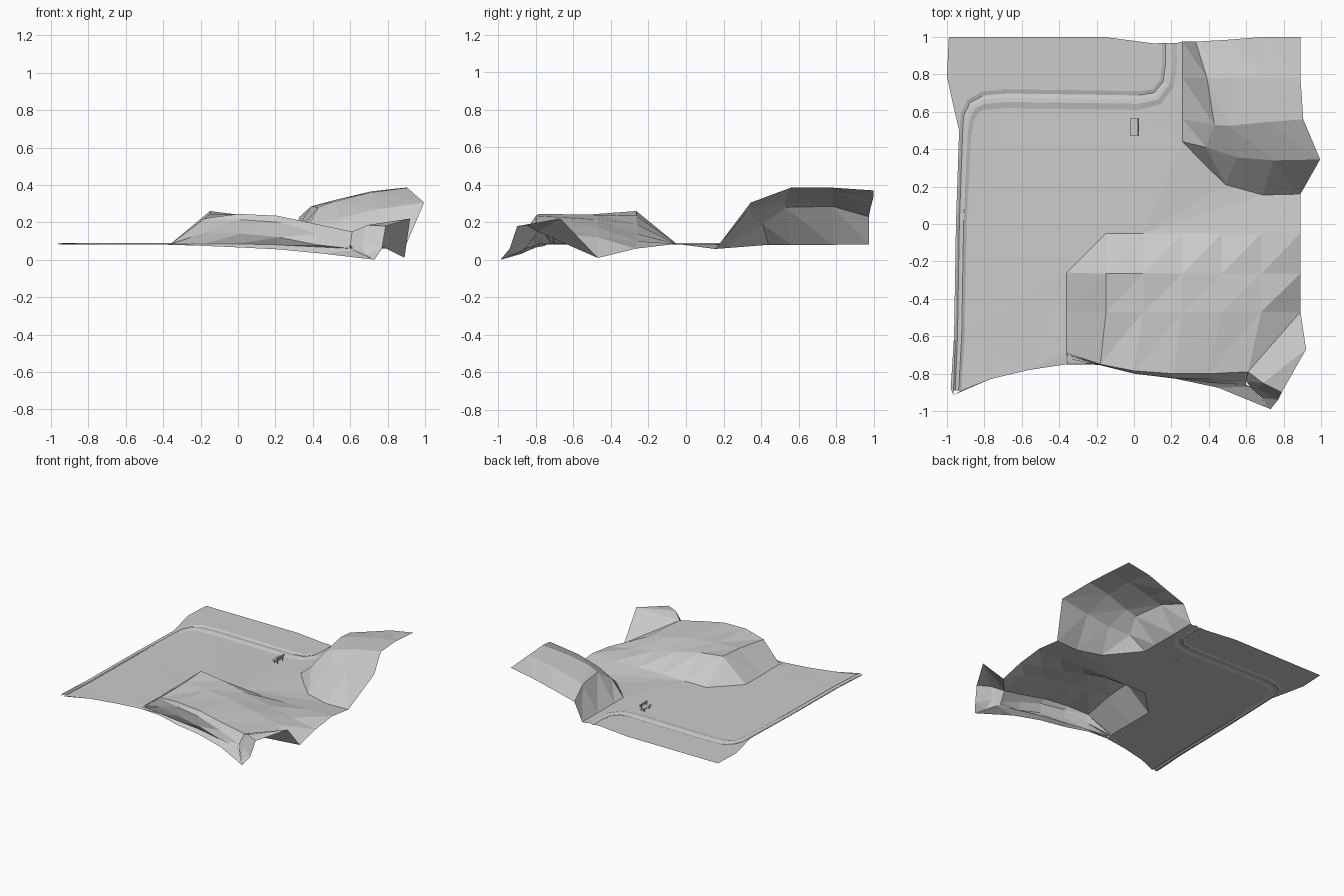
import bpy, bmesh
from mathutils import Vector

# One plain grey for the whole terrain
grey = bpy.data.materials.new("stone grey")
grey.diffuse_color = (0.6, 0.6, 0.6, 1)


def finish(name, bm, sheet=True):
    bmesh.ops.remove_doubles(bm, verts=bm.verts, dist=0.0005)
    bmesh.ops.triangulate(bm, faces=bm.faces)
    if sheet:  # open sheets face up and out
        total = sum((f.normal * f.calc_area() for f in bm.faces), Vector())
        if total.dot(Vector((0, -0.5, 1))) < 0:
            bmesh.ops.reverse_faces(bm, faces=bm.faces)
    me = bpy.data.meshes.new(name)
    bm.to_mesh(me)
    bm.free()
    me.materials.append(grey)
    ob = bpy.data.objects.new(name, me)
    bpy.context.collection.objects.link(ob)
    return ob


def add_face(bm, pts):
    clean = []
    for p in pts:
        if all((Vector(p) - Vector(q)).length > 1e-4 for q in clean):
            clean.append(p)
    if len(clean) > 2:
        f = bm.faces.new([bm.verts.new(p) for p in clean])
        f.normal_update()


def add_loft(bm, rows):
    for r, s in zip(rows, rows[1:]):
        for j in range(len(r) - 1):
            add_face(bm, [r[j], r[j + 1], s[j]])
            add_face(bm, [r[j + 1], s[j + 1], s[j]])


def loft(name, rows):
    bm = bmesh.new()
    add_loft(bm, rows)
    return finish(name, bm)


# Worn track along the left and back: centre points with half width
track = [(-0.945, -0.89, .02), (-0.93, -0.6, .025), (-0.92, 0, .025), (-0.90, 0.48, .03),
         (-0.89, 0.57, .04), (-0.86, 0.63, .045), (-0.8, 0.66, .05), (-0.68, 0.67, .05),
         (-0.3, 0.665, .05), (0.02, 0.66, .05), (0.12, 0.68, .045), (0.175, 0.75, .04),
         (0.19, 0.85, .04), (0.19, 0.968, .04)]
profile = [(1.0, .088), (0.55, .081), (0.1, .087), (-0.35, .089), (-1.0, .081)]
rails = []
for off, z in profile:
    row = []
    for i, (x, y, w) in enumerate(track):
        a, b = track[max(i - 1, 0)], track[min(i + 1, len(track) - 1)]
        t = Vector((b[0] - a[0], b[1] - a[1])).normalized()
        row.append((x - t.y * w * off, y + t.x * w * off, z))
    rails.append(row)
loft("worn_track", rails)

# Outer margin between the track and the map edge
edge = [(-0.965, -0.915), (-0.98, -0.88), (-0.962, -0.6), (-0.952, 0), (-0.935, 0.5),
        (-0.97, 0.65), (-1.0, 0.79), (-0.99, 1), (-0.16, 1), (0.11, 0.965)]
bm = bmesh.new()
add_face(bm, [(x, y, .088) for x, y in edge] + rails[0][::-1])
finish("outer_margin", bm)

# Flat ground enclosed by the track and the hills
bm = bmesh.new()
add_face(bm, rails[-1] + [
    (0.26, 0.975, .083), (0.26, 0.44, .08), (0.49, 0.21, .062), (0.69, 0.155, .058),
    (0.89, 0.16, .06), (0.89, -0.05, .085), (0.05, -0.05, .085), (-0.15, -0.05, .085),
    (-0.36, -0.24, .085), (-0.36, -0.68, .085), (-0.36, -0.75, .08),
    (-0.56, -0.78, .081), (-0.77, -0.83, .083), (-0.965, -0.915, .088)])
finish("flat_ground", bm)

# Broad hill at the front right, sloping down to the right edge
xs = [-0.15, 0.05, 0.26, 0.47, 0.68, 0.89]


def hill_row(base_y, y, heights):
    return [(-0.36, base_y, .085)] + [(x, y, z) for x, z in zip(xs, heights)]


crest = [(-0.36, -0.68, .085), (-0.18, -0.75, .22), (0, -0.785, .245), (0.21, -0.80, .235),
         (0.4, -0.80, .195), (0.61, -0.79, .15), (0.92, -0.67, .22)]
loft("front_hill", [
    hill_row(-0.24, -0.05, [.085] * 6),
    hill_row(-0.26, -0.265, [.26, .235, .19, .14, .10, .06]),
    hill_row(-0.47, -0.47, [.245, .24, .215, .175, .12, .01]),
    crest])

# Undercut front cliff below the hill crest, with the ground ledge at its foot
loft("front_cliff", [
    crest[:-1],
    [(-0.36, -0.69, .085), (-0.18, -0.752, .215), (0, -0.80, .215), (0.22, -0.825, .20),
     (0.42, -0.83, .14), (0.6, -0.84, .08)],
    [(-0.36, -0.70, .085), (-0.18, -0.755, .145), (0.02, -0.80, .14), (0.22, -0.825, .12),
     (0.42, -0.85, .08), (0.6, -0.86, .06)],
    [(-0.355, -0.72, .085), (-0.18, -0.745, .085), (0, -0.775, .085), (0.2, -0.795, .08),
     (0.4, -0.83, .07), (0.62, -0.87, .05)],
    [(-0.36, -0.75, .08), (-0.18, -0.753, .074), (0, -0.80, .066), (0.22, -0.827, .055),
     (0.45, -0.875, .033), (0.73, -0.99, .0)]])

# Corner crag: raised flap and its front face
loft("corner_crag", [
    [(0.92, -0.67, .22), (0.92, -0.67, .22), (0.92, -0.67, .22)],
    [(0.61, -0.79, .15), (0.69, -0.85, .185), (0.79, -0.9, .18)],
    [(0.6, -0.84, .08), (0.66, -0.88, .09), (0.77, -0.94, .06)],
    [(0.62, -0.87, .05), (0.68, -0.93, .025), (0.73, -0.99, .0)]])

# Steep hill at the back right, rows from the foot to the back edge
loft("back_hill", [
    [(0.26, 0.44, .08), (0.37, 0.325, .071), (0.49, 0.21, .062), (0.69, 0.155, .058),
     (0.89, 0.16, .06)],
    [(0.26, 0.44, .08), (0.385, 0.41, .19), (0.55, 0.355, .225), (0.745, 0.34, .27),
     (0.995, 0.345, .305)],
    [(0.26, 0.56, .08), (0.43, 0.53, .28), (0.51, 0.525, .31), (0.71, 0.545, .36),
     (0.905, 0.56, .385)],
    [(0.26, 0.78, .08), (0.39, 0.78, .285), (0.5, 0.78, .315), (0.71, 0.78, .365),
     (0.89, 0.78, .385)],
    [(0.26, 0.975, .083), (0.33, 0.975, .23), (0.5, 0.985, .28), (0.69, 1, .335),
     (0.89, 1, .37)]])


# Small bench standing on the flat ground
def add_box(bm, centre, size):
    vs = bmesh.ops.create_cube(bm, size=1)["verts"]
    bmesh.ops.scale(bm, vec=size, verts=vs)
    bmesh.ops.translate(bm, vec=centre, verts=vs)


bm = bmesh.new()
add_box(bm, (0.0, 0.518, .105), (0.036, 0.095, .005))      # seat
add_box(bm, (0.024, 0.518, .122), (0.006, 0.095, .016))    # backrest
for y in (0.485, 0.55):
    add_box(bm, (-0.008, y, .092), (0.008, 0.008, .024))   # front leg
    add_box(bm, (0.019, y, .104), (0.006, 0.008, .046))    # back post
finish("bench", bm, sheet=False)
